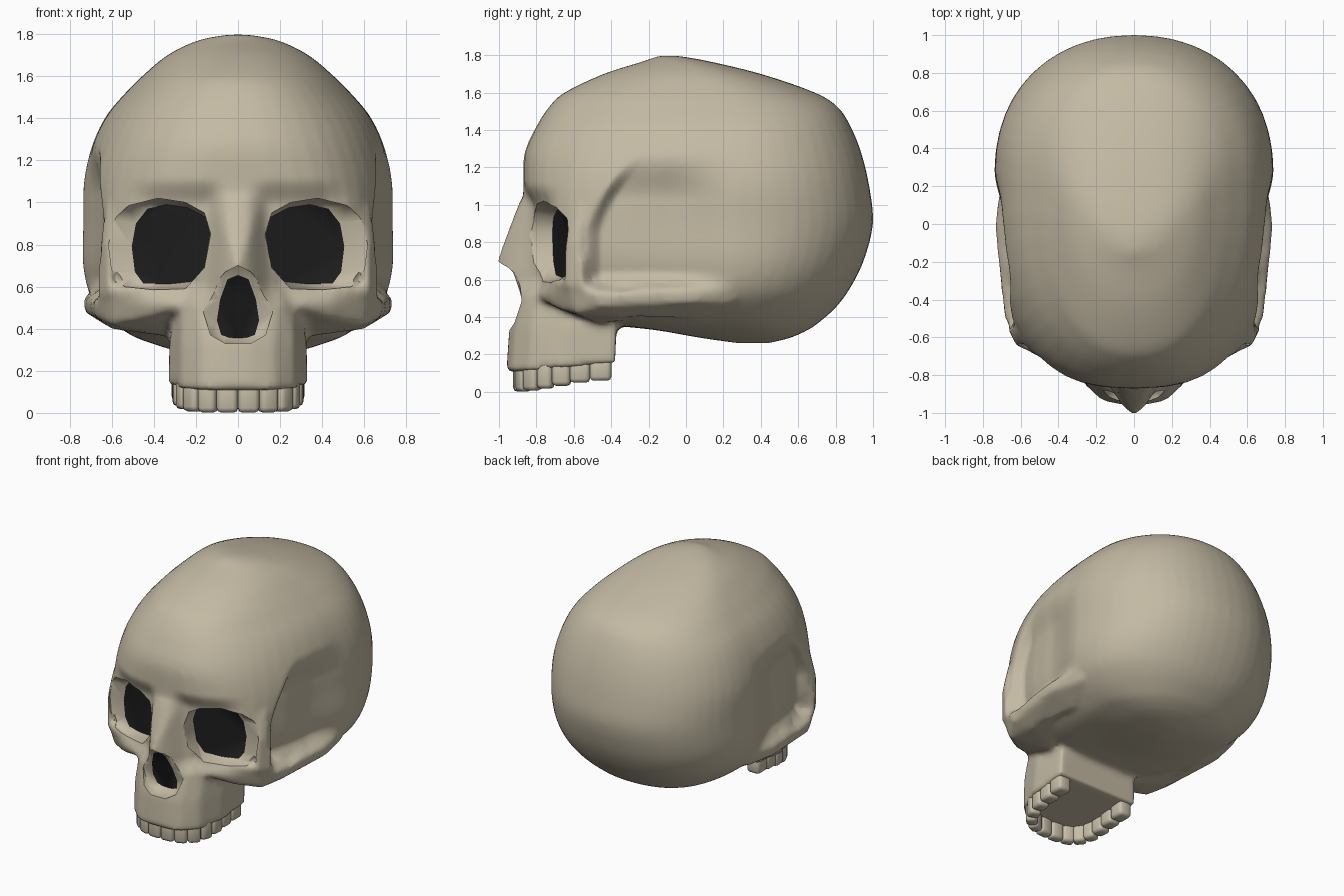
import bpy, bmesh, math
from mathutils import Matrix, Vector

if "Cube" in bpy.data.objects:
    bpy.data.objects.remove(bpy.data.objects["Cube"])


def material(name, rgb):
    m = bpy.data.materials.new(name)
    m.diffuse_color = (*rgb, 1)
    m.use_nodes = True
    m.node_tree.nodes["Principled BSDF"].inputs["Base Color"].default_value = m.diffuse_color
    return m


BONE = material("bone", (0.55, 0.49, 0.37))
DARK = material("socket_dark", (0.012, 0.012, 0.012))
TOOTH = material("tooth_ivory", (0.57, 0.515, 0.395))


def add_object(name, bm, mats):
    me = bpy.data.meshes.new(name)
    bmesh.ops.recalc_face_normals(bm, faces=bm.faces[:])
    bm.to_mesh(me)
    bm.free()
    for m in mats:
        me.materials.append(m)
    ob = bpy.data.objects.new(name, me)
    bpy.context.collection.objects.link(ob)
    return ob


def bake(ob):
    """Replace the mesh by its modifier result."""
    dg = bpy.context.evaluated_depsgraph_get()
    me = bpy.data.meshes.new_from_object(ob.evaluated_get(dg))
    ob.modifiers.clear()
    ob.data = me


def smooth(ob, angle):
    bpy.ops.object.select_all(action='DESELECT')
    ob.select_set(True)
    bpy.context.view_layer.objects.active = ob
    bpy.ops.object.shade_smooth_by_angle(angle=math.radians(angle))


def loft(bm, rings, end_mat=0):
    loops = [[bm.verts.new(p) for p in r] for r in rings]
    n = len(loops[0])
    for a, b in zip(loops, loops[1:]):
        for k in range(n):
            bm.faces.new((a[k], a[(k + 1) % n], b[(k + 1) % n], b[k]))
    bm.faces.new(loops[0][::-1])
    bm.faces.new(loops[-1]).material_index = end_mat


def hull(bm, pts):
    h = bmesh.new()
    for p in pts:
        h.verts.new(p)
    res = bmesh.ops.convex_hull(h, input=h.verts[:])
    inner = {e for e in res["geom_interior"] if isinstance(e, bmesh.types.BMVert)}
    bmesh.ops.delete(h, geom=list(inner), context='VERTS')
    bmesh.ops.recalc_face_normals(h, faces=h.faces[:])
    me = bpy.data.meshes.new("tmp")
    h.to_mesh(me)
    h.free()
    bm.from_mesh(me)
    bpy.data.meshes.remove(me)


def both(pts):
    return [(s * x, y, z) for x, y, z in pts for s in (1, -1)]


# Braincase: horizontal sections (z, front y, back y, half width, front squareness)
LEVELS = [
    (0.26, 0.28, 0.44, 0.06, 2.0), (0.29, 0.07, 0.56, 0.27, 2.0),
    (0.33, -0.16, 0.65, 0.41, 2.2), (0.37, -0.48, 0.71, 0.51, 2.4),
    (0.45, -0.71, 0.80, 0.62, 2.6), (0.55, -0.81, 0.875, 0.70, 2.8),
    (0.70, -0.86, 0.95, 0.737, 2.95), (0.90, -0.87, 1.00, 0.735, 3.0),
    (1.10, -0.87, 0.98, 0.732, 2.75), (1.27, -0.865, 0.94, 0.693, 2.5),
    (1.41, -0.805, 0.885, 0.627, 2.4), (1.52, -0.735, 0.815, 0.535, 2.35),
    (1.60, -0.65, 0.69, 0.455, 2.3), (1.70, -0.44, 0.40, 0.335, 2.15),
    (1.77, -0.22, 0.11, 0.19, 2.0), (1.797, -0.15, -0.05, 0.05, 2.0)]


def section(z, front, back, w, n, seg=48):
    yc = front + 0.62 * (back - front)
    out = []
    for k in range(seg):
        t = 2 * math.pi * k / seg
        c, s = math.cos(t), math.sin(t)
        e, a = (2 / 2.15, back - yc) if s > 0 else (2 / n, yc - front)
        out.append((w * math.copysign(abs(c) ** e, c),
                    yc + a * math.copysign(abs(s) ** e, s), z))
    return out


def refine(rows, sub=4):
    """Smooth spline through the section rows."""
    out = []
    for i in range(len(rows) - 1):
        q = [rows[min(max(i + j, 0), len(rows) - 1)] for j in (-1, 0, 1, 2)]
        for k in range(sub):
            t = k / sub
            out.append([0.5 * (2 * b + (c - a) * t + (2 * a - 5 * b + 4 * c - d) * t * t
                               + (3 * b - a - 3 * c + d) * t ** 3)
                        for a, b, c, d in zip(*q)])
    return out + [rows[-1]]


bm = bmesh.new()
loft(bm, [section(*lv) for lv in refine(LEVELS)])

# Upper jaw block
hull(bm, both([(0.06, -0.96, 0.105), (0.17, -0.935, 0.105), (0.27, -0.84, 0.115),
               (0.33, -0.66, 0.13), (0.33, -0.38, 0.155), (0.06, -0.945, 0.33),
               (0.17, -0.915, 0.33), (0.27, -0.83, 0.34), (0.325, -0.64, 0.34),
               (0.32, -0.37, 0.38), (0.1, -0.89, 0.52), (0.2, -0.84, 0.6),
               (0.27, -0.76, 0.56), (0.3, -0.4, 0.5)]))
# Nose bridge
hull(bm, [(0, -1.015, 0.69), (0, -0.945, 0.85), (0, -0.89, 1.02)] +
     both([(0.05, -0.97, 0.68), (0.12, -0.86, 1.04), (0.14, -0.85, 0.8),
           (0.18, -0.86, 0.6), (0.2, -0.84, 0.42), (0.1, -0.7, 0.4), (0.1, -0.7, 1.0)]))
for s in (1, -1):
    # Cheekbones
    hull(bm, [(s * x, y, z) for x, y, z in [
        (0.22, -0.82, 0.60), (0.27, -0.79, 0.50), (0.45, -0.755, 0.59), (0.45, -0.70, 0.45),
        (0.62, -0.645, 0.60), (0.60, -0.59, 0.42), (0.69, -0.49, 0.53),
        (0.68, -0.46, 0.46), (0.60, -0.36, 0.40), (0.67, -0.20, 0.53),
        (0.60, -0.15, 0.42), (0.32, -0.45, 0.36), (0.30, -0.50, 0.60)]])
    # Ridge running back from the cheek under the temple
    hull(bm, [(s * x, y, z) for x, y, z in [
        (0.69, -0.49, 0.53), (0.68, -0.46, 0.46), (0.735, -0.02, 0.56), (0.73, 0.0, 0.48),
        (0.70, 0.30, 0.58), (0.67, 0.25, 0.47), (0.60, -0.36, 0.40), (0.56, 0.05, 0.39),
        (0.5, -0.4, 0.5), (0.5, 0.2, 0.5)]])
    # Outer orbit pillars
    hull(bm, [(s * x, y, z) for x, y, z in [
        (0.58, -0.62, 0.98), (0.63, -0.56, 0.98), (0.55, -0.5, 1.0), (0.62, -0.645, 0.8),
        (0.66, -0.57, 0.8), (0.61, -0.665, 0.57), (0.67, -0.55, 0.55), (0.55, -0.5, 0.55)]])

# Fuse the bone parts into one smooth skin
skull = add_object("skull", bm, [BONE, DARK])
rm = skull.modifiers.new("fuse", 'REMESH')
rm.mode = 'VOXEL'
rm.voxel_size = 0.02
sm = skull.modifiers.new("soften", 'SMOOTH')
sm.factor = 0.5
sm.iterations = 6
bake(skull)


def step(t):
    t = min(max(t, 0), 1)
    return t * t * (3 - 2 * t)


for v in skull.data.vertices:
    x, y, z = v.co
    # Temple hollows, crisp in front and below, fading to the back
    if abs(x) > 0.35:
        edge = -0.54 + max(0, z - 0.85) ** 1.5 * 0.9
        d = step((y - edge) / 0.10) * (1 - step((y + 0.12) / 0.42))
        d *= step((z - 0.53) / 0.12) * (1 - step((z - 1.03) / 0.25))
        v.co.x -= math.copysign(0.085 * d, x)
    # Face set back around the eyes, under the brow
    if y < -0.6:
        d = step((abs(x) - 0.04) / 0.12) * (1 - step((abs(x) - 0.38) / 0.2))
        d *= step((z - 0.5) / 0.12) * (1 - step((z - 0.98) / 0.14))
        v.co.y += 0.055 * d
skull.data.materials.clear()
for m in (BONE, DARK):
    skull.data.materials.append(m)
for p in skull.data.polygons:
    p.material_index = 0


# Sockets: rim outline, sloping bone lip, dark back wall
def socket(name, rim, hole, y_rim, y_hole, sx=1):
    rings = [[(x, -1.2, z) for x, z in rim],
             [(x, y_rim(x, z), z) for x, z in rim],
             [(x, y_hole(x, z), z) for x, z in hole]]
    c = bmesh.new()
    loft(c, [[(sx * x, y, z) for x, y, z in r] for r in rings], 1)
    cutter = add_object(name, c, [BONE, DARK])
    cutter.hide_render = True
    b = skull.modifiers.new(name, 'BOOLEAN')
    b.operation = 'DIFFERENCE'
    b.solver = 'EXACT'
    b.object = cutter
    return cutter


EYE_RIM = [(.13, .85), (.16, .95), (.25, 1.0), (.38, 1.02), (.52, .985), (.59, .92),
           (.615, .8), (.6, .68), (.54, .6), (.4, .585), (.25, .59), (.16, .69)]
EYE_HOLE = [(.132, .85), (.155, .93), (.24, .975), (.34, .99), (.43, .97), (.485, .9),
            (.505, .79), (.49, .67), (.45, .615), (.33, .612), (.21, .625), (.155, .70)]
NOSE_RIM = [(.06, .67), (.12, .6), (.165, .48), (.13, .37), (.06, .33)]
NOSE_HOLE = [(.05, .635), (.085, .54), (.1, .44), (.08, .37), (.04, .358)]


def pear(half, top, bottom):
    return [(0, top)] + half + [(0, bottom)] + [(-x, z) for x, z in reversed(half)]


def nose_y(x, z):
    return -0.875 - 0.5 * max(0, z - 0.5) * (1 - abs(x) / 0.2)


cutters = [socket("eye_cutter", EYE_RIM, EYE_HOLE,
                  lambda x, z: -0.81 + (x - 0.13) * 0.38,
                  lambda x, z: -0.715 + (x - 0.13) * 0.25, s) for s in (1, -1)]
cutters.append(socket("nose_cutter", pear(NOSE_RIM, 0.70, 0.33),
                      pear(NOSE_HOLE, 0.655, 0.355), nose_y,
                      lambda x, z: -0.83 - (z - 0.36) * 0.33))
bake(skull)
for c in cutters:
    bpy.data.objects.remove(c)
smooth(skull, 48)

# Teeth: half arch of (x, y, width, depth), mirrored
ARCH = [(.05, -.885, .10, .075), (.142, -.868, .09, .075), (.21, -.82, .09, .08),
        (.248, -.75, .085, .085), (.264, -.665, .098, .09), (.266, -.567, .108, .095),
        (.266, -.457, .116, .10)]
bm = bmesh.new()
for i, (x, y, w, d) in enumerate(ARCH):
    a, b = ARCH[max(i - 1, 0)], ARCH[min(i + 1, len(ARCH) - 1)]
    ang = math.atan2(b[1] - a[1], b[0] - a[0]) if i else 0.08
    low, top = 0.06 * step((y + 0.93) / 0.5), 0.18
    for s in (1, -1):
        mtx = (Matrix.Translation((s * x, y, (low + top) / 2)) @
               Matrix.Rotation(s * ang, 4, 'Z') @
               Matrix.Diagonal((w, d, top - low, 1)))
        bmesh.ops.create_cube(bm, size=1, matrix=mtx)
teeth = add_object("teeth", bm, [TOOTH])
bv = teeth.modifiers.new("round", 'BEVEL')
bv.width, bv.segments = 0.022, 2
bake(teeth)
smooth(teeth, 50)
